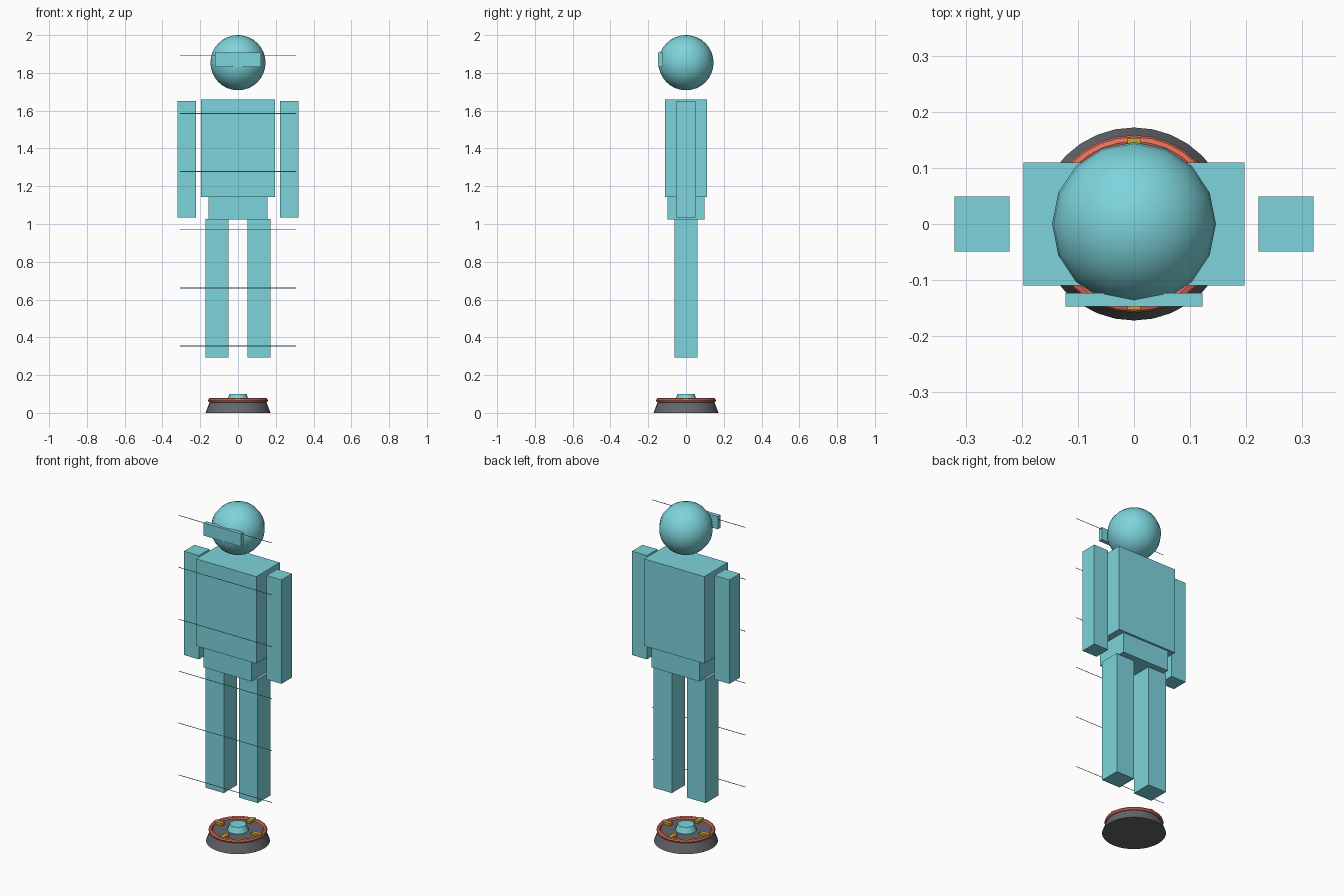
import bpy
import math

cube = bpy.data.objects.get("Cube")
if cube:
    bpy.data.objects.remove(cube, do_unlink=True)


def linear(c):
    c /= 255
    return c / 12.92 if c <= 0.04045 else ((c + 0.055) / 1.055) ** 2.4


def material(name, *rgb):
    color = (*[linear(c) for c in rgb], 1)
    mat = bpy.data.materials.new(name)
    mat.use_nodes = True
    mat.diffuse_color = color
    bsdf = next(n for n in mat.node_tree.nodes if n.type == "BSDF_PRINCIPLED")
    bsdf.inputs["Base Color"].default_value = color
    return mat


teal = material("pale teal", 125, 213, 220)
gray = material("dark gray", 100, 102, 106)
red = material("coral red", 232, 112, 92)
gold = material("gold", 205, 165, 50)


def finish(name, mat, smooth=False):
    obj = bpy.context.object
    obj.name = name
    obj.data.materials.append(mat)
    if smooth:
        bpy.ops.object.shade_smooth_by_angle(angle=math.radians(35))
    return obj


def box(name, mat, center, size):
    bpy.ops.mesh.primitive_cube_add(size=1, location=center)
    obj = finish(name, mat)
    obj.scale = size
    return obj


def frustum(name, mat, r1, r2, z1, z2, sides):
    bpy.ops.mesh.primitive_cone_add(vertices=sides, radius1=r1, radius2=r2,
                                    depth=z2 - z1, location=(0, 0, (z1 + z2) / 2))
    return finish(name, mat, True)


# Projector base: pedestal, glowing rim, emitter hub
frustum("base_pedestal", gray, 0.172, 0.147, 0, 0.066, 32)
bpy.ops.mesh.primitive_torus_add(location=(0, 0, 0.066), major_radius=0.147,
                                 minor_radius=0.0115, major_segments=32, minor_segments=8)
finish("base_rim", red, True)
frustum("emitter_hub", teal, 0.058, 0.045, 0.066, 0.1, 16)

# Four radial contacts around the hub
for i in range(4):
    a = i * math.pi / 2
    contact = box(f"contact_{i + 1}", gold,
                  (0.124 * math.cos(a), 0.124 * math.sin(a), 0.073),
                  (0.058, 0.024, 0.014))
    contact.rotation_euler.z = a

# Floating figure
bpy.ops.mesh.primitive_uv_sphere_add(segments=16, ring_count=16, radius=0.146,
                                     location=(0, 0, 1.854))
finish("head", teal, True)
box("visor", teal, (0, -0.135, 1.87), (0.245, 0.024, 0.076))
box("torso", teal, (0, 0, 1.402), (0.394, 0.22, 0.516))
box("hips", teal, (0, 0, 1.084), (0.314, 0.196, 0.122))
for side, s in (("left", 1), ("right", -1)):
    box(f"{side}_arm", teal, (s * 0.271, 0, 1.342), (0.098, 0.098, 0.616))
    box(f"{side}_leg", teal, (s * 0.111, 0, 0.659), (0.122, 0.122, 0.734))

# Paper-thin scan lines floating in front
for i in range(6):
    bpy.ops.mesh.primitive_plane_add(size=1, location=(0, -0.12, 0.354 + i * 0.3078),
                                     rotation=(math.pi / 2, 0, 0))
    line = finish(f"scan_line_{i + 1}", teal)
    line.scale = (0.615, 0.004, 1)
